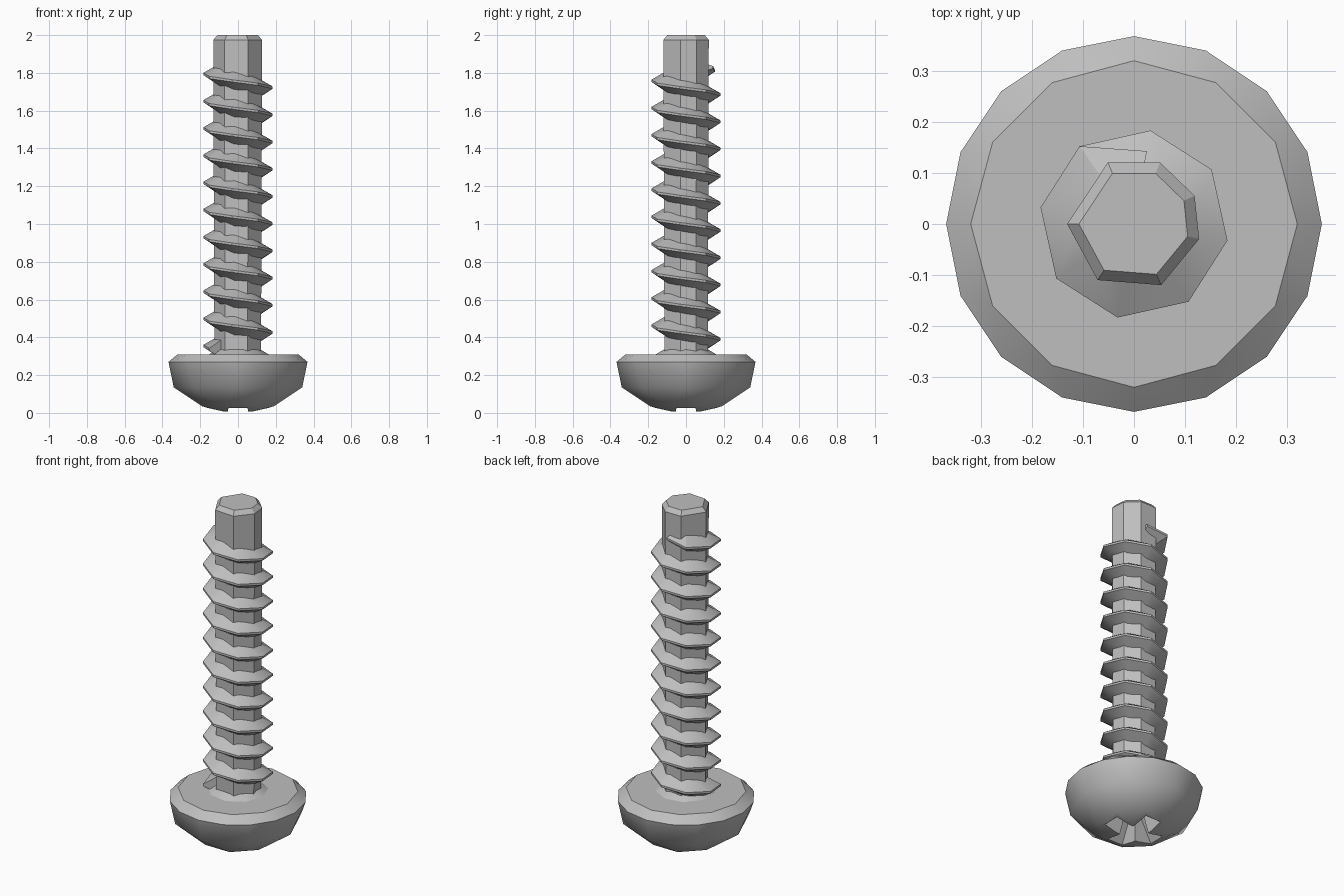
import bpy, bmesh, math

cube = bpy.data.objects.get("Cube")
if cube:
    bpy.data.objects.remove(cube, do_unlink=True)

steel = bpy.data.materials.new("grey steel")
steel.use_nodes = True
colour = (0.52, 0.52, 0.52, 1)
steel.diffuse_color = colour
steel.node_tree.nodes["Principled BSDF"].inputs["Base Color"].default_value = colour


def ring(bm, radius, z, angles):
    return [bm.verts.new((radius * math.cos(math.radians(a)),
                          radius * math.sin(math.radians(a)), z)) for a in angles]


def even(sides, start=0):
    return [start + 360 * i / sides for i in range(sides)]


def bridge(bm, rings):
    for low, high in zip(rings, rings[1:]):
        n = len(low)
        for i in range(n):
            j = (i + 1) % n
            bm.faces.new((low[i], low[j], high[j], high[i]))


def loft(bm, rings):
    bridge(bm, rings)
    bm.faces.new(rings[0])
    bm.faces.new(rings[-1])


def finish(bm, name, smooth=30):
    bmesh.ops.recalc_face_normals(bm, faces=bm.faces)
    mesh = bpy.data.meshes.new(name)
    bm.to_mesh(mesh)
    bm.free()
    obj = bpy.data.objects.new(name, mesh)
    bpy.context.collection.objects.link(obj)
    mesh.materials.append(steel)
    bpy.ops.object.select_all(action='DESELECT')
    bpy.context.view_layer.objects.active = obj
    obj.select_set(True)
    if smooth:
        bpy.ops.object.shade_smooth_by_angle(angle=math.radians(smooth))
    return obj


# Head: faceted dome under a bevelled rim
bm = bmesh.new()
ring(bm, 0.32, 0.31, even(12, 30))
ring(bm, 0.368, 0.27, even(16))
ring(bm, 0.34, 0.135, even(8))
ring(bm, 0.205, 0.035, even(8, 22.5))
ring(bm, 0.1, 0.008, even(8))
ring(bm, 0, 0, [0])
hull = bmesh.ops.convex_hull(bm, input=bm.verts)
loose = [v for v in bm.verts if not v.link_faces]
bmesh.ops.delete(bm, geom=loose, context='VERTS')
head = finish(bm, "head", 0)

# Cross recess: two tapered slots cut into the dome
for turned in (False, True):
    bm = bmesh.new()
    levels = []
    for z, length, width in ((-0.03, 0.2, 0.06), (0.15, 0.07, 0.03)):
        corners = [(-length, -width), (length, -width), (length, width), (-length, width)]
        levels.append([bm.verts.new((-y, x, z) if turned else (x, y, z))
                       for x, y in corners])
    loft(bm, levels)
    cutter = finish(bm, "recess_cutter", 0)
    cutter.hide_render = True
    bpy.context.view_layer.objects.active = head
    cut = head.modifiers.new("recess", 'BOOLEAN')
    cut.operation = 'DIFFERENCE'
    cut.solver = 'EXACT'
    cut.object = cutter
    bpy.ops.object.modifier_apply(modifier=cut.name)
    bpy.data.objects.remove(cutter, do_unlink=True)
bpy.ops.object.select_all(action='DESELECT')
head.select_set(True)
bpy.context.view_layer.objects.active = head
bpy.ops.object.shade_smooth_by_angle(angle=math.radians(30))

# Shank: seven-sided bar with a chamfered tip
sides = (-123, -66, -13, 25, 67, 113, 180)
bm = bmesh.new()
loft(bm, [ring(bm, r, z, sides) for r, z in
          ((0.125, 0.25), (0.131, 1.975), (0.108, 2.0))])
finish(bm, "shank", 20)

# Small collar where the shank meets the head
bm = bmesh.new()
loft(bm, [ring(bm, r, z, even(9)) for r, z in ((0.17, 0.305), (0.12, 0.335))])
finish(bm, "collar")

# Thread: pointed ridge winding down the shank
PITCH, STEPS, TURNS = 0.144, 8, 10.45
bm = bmesh.new()
sections = []
for i in range(int(STEPS * TURNS) + 1):
    angle = 80 + i * 360 / STEPS
    z = 1.83 - PITCH * i / STEPS
    crest = 0.145 if i == 0 else 0.186
    half = 0.02 if i == 0 else 0.052
    sections.append([ring(bm, r, h, [angle])[0] for r, h in
                     ((0.105, z + half), (crest, z + 0.006),
                      (crest, z - 0.006), (0.105, z - half))])
loft(bm, sections)
finish(bm, "thread")
